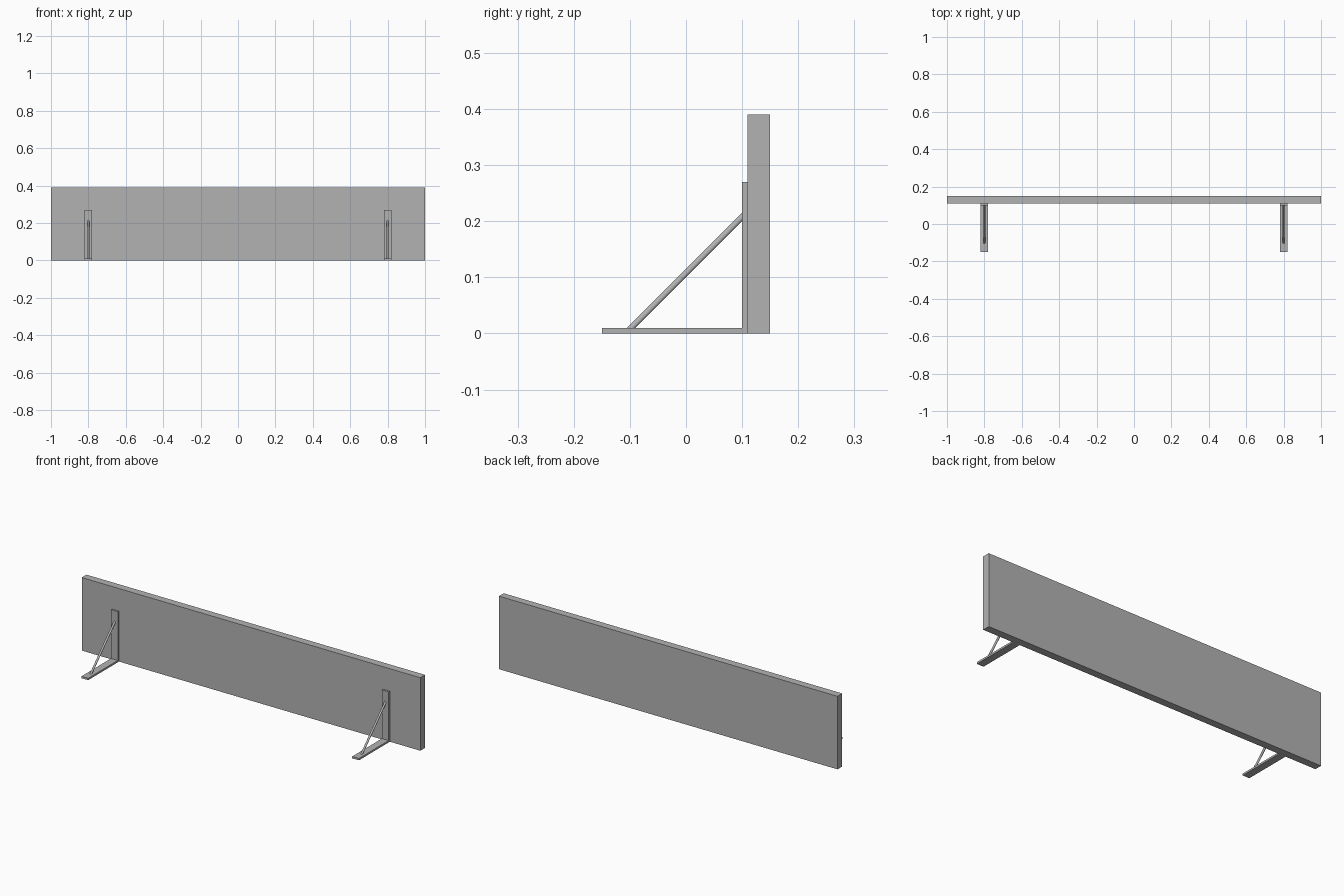
import bpy, bmesh, math
from mathutils import Vector

if "Cube" in bpy.data.objects:
    bpy.data.objects.remove(bpy.data.objects["Cube"])

grey = bpy.data.materials.new("grey")
grey.diffuse_color = (0.45, 0.45, 0.45, 1)
grey.use_nodes = True
grey.node_tree.nodes["Principled BSDF"].inputs["Base Color"].default_value = grey.diffuse_color


def add_object(name, bm):
    bmesh.ops.recalc_face_normals(bm, faces=bm.faces[:])
    mesh = bpy.data.meshes.new(name)
    bm.to_mesh(mesh)
    bm.free()
    mesh.materials.append(grey)
    obj = bpy.data.objects.new(name, mesh)
    bpy.context.collection.objects.link(obj)
    return obj


def box(name, low, high):
    bm = bmesh.new()
    bmesh.ops.create_cube(bm, size=1)
    for v in bm.verts:
        v.co = [(l + h) / 2 + c * (h - l) for l, h, c in zip(low, high, v.co)]
    return add_object(name, bm)


def brace(name, x, radius=0.0055, sides=16):
    """Round 45 degree rod, mitred flush to the foot and the upright."""
    bm = bmesh.new()
    lower, upper = [], []
    for i in range(sides):
        a = 2 * math.pi * i / sides
        side = radius * math.cos(a)
        off = radius * math.sin(a) * math.sqrt(2)
        lower.append(bm.verts.new((x + side, -0.0975 - off, 0.01)))
        upper.append(bm.verts.new((x + side, 0.10, 0.2075 + off)))
    for i in range(sides):
        j = (i + 1) % sides
        bm.faces.new((lower[i], lower[j], upper[j], upper[i]))
    bm.faces.new(lower)
    bm.faces.new(upper)
    obj = add_object(name, bm)
    bpy.ops.object.select_all(action='DESELECT')
    obj.select_set(True)
    bpy.context.view_layer.objects.active = obj
    bpy.ops.object.shade_smooth_by_angle(angle=math.radians(35))


# Long upright board
box("board", (-1, 0.11, 0), (1, 0.15, 0.39))

# Two support brackets
for label, x in (("left", -0.8), ("right", 0.8)):
    box(label + "_upright", (x - 0.02, 0.10, 0), (x + 0.02, 0.11, 0.27))
    box(label + "_foot", (x - 0.02, -0.15, 0), (x + 0.02, 0.10, 0.01))
    brace(label + "_brace", x)
